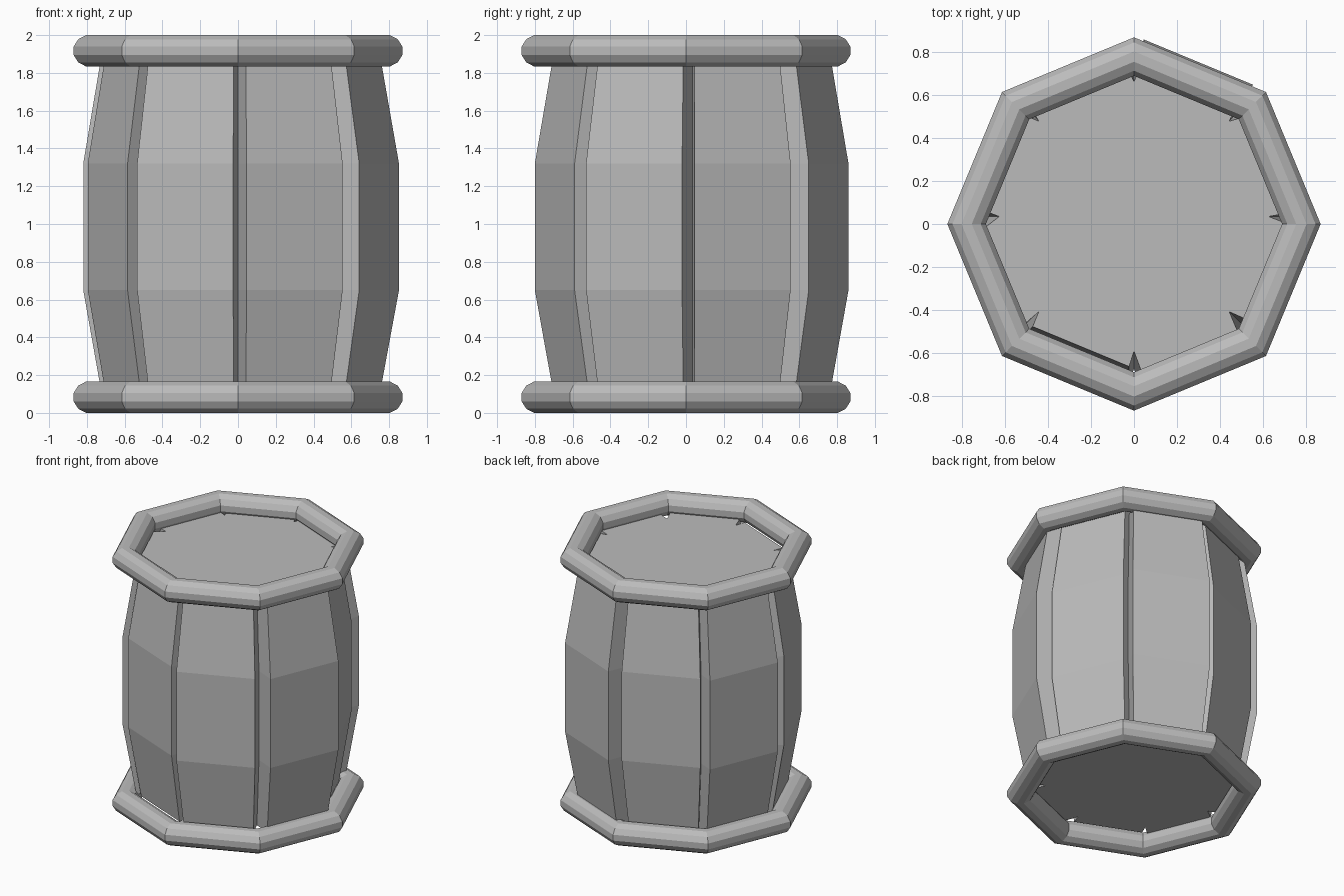
import bpy, bmesh
from math import sin, cos, pi, radians
from mathutils import Matrix, Vector

cube = bpy.data.objects.get("Cube")
if cube:
    bpy.data.objects.remove(cube, do_unlink=True)

SIDES = 8
STEP = 2 * pi / SIDES

grey = bpy.data.materials.new("plain_grey")
grey.use_nodes = True
colour = (0.5, 0.5, 0.5, 1)
grey.diffuse_color = colour
grey.node_tree.nodes["Principled BSDF"].inputs["Base Color"].default_value = colour


def loft(name, loops, wrap):
    """Skin a list of closed point loops; wrap joins last to first, else cap."""
    bm = bmesh.new()
    rows = [[bm.verts.new(p) for p in loop] for loop in loops]
    n = len(rows[0])
    pairs = list(zip(rows, rows[1:])) + ([(rows[-1], rows[0])] if wrap else [])
    for a, b in pairs:
        for i in range(n):
            j = (i + 1) % n
            bm.faces.new((a[i], a[j], b[j], b[i]))
    if not wrap:
        bm.faces.new(rows[0][::-1])
        bm.faces.new(rows[-1])
    bmesh.ops.recalc_face_normals(bm, faces=bm.faces)
    mesh = bpy.data.meshes.new(name)
    bm.to_mesh(mesh)
    bm.free()
    mesh.materials.append(grey)
    obj = bpy.data.objects.new(name, mesh)
    bpy.context.collection.objects.link(obj)
    return obj


# Barrel body: eight uneven flat staves parted by V grooves, bulging midway.
# Each stave has the centre of its outer face at the widest level.
STAVES = [(0.30, -0.695), (0.747, -0.275), (0.665, 0.30), (0.30, 0.755),
          (-0.285, 0.705), (-0.714, 0.33), (-0.69, -0.285), (-0.28, -0.65)]
HALF_WIDTH = 0.275
GROOVE = 0.71
CENTRE_Y = 0.035


def stave_loop(z, scale):
    pts = []
    for i, (x, y) in enumerate(STAVES):
        angle = -pi / 2 + (i + 0.5) * STEP
        side = Vector((-sin(angle), cos(angle), 0)) * HALF_WIDTH
        face = Vector((x, y - CENTRE_Y, 0))
        end = angle + STEP / 2
        pts += [face - side, face + side,
                Vector((GROOVE * cos(end), GROOVE * sin(end), 0))]
    return [p * scale + Vector((0, CENTRE_Y, z)) for p in pts]


loft("barrel_body", [stave_loop(z, s) for z, s in
                     ((0.12, 0.885), (0.65, 1), (1.32, 1), (1.88, 0.885))], False)


# Hoops: octagonal mitred tubes at the top and bottom
def hoop(name, z, tube=0.083, mid=0.721, sections=12):
    loops = []
    for i in range(SIDES):
        a = i * STEP
        loop = []
        for k in range(sections):
            t = (k + 0.5) * 2 * pi / sections
            size = tube / cos(pi / sections)
            r = (mid + size * cos(t)) / cos(STEP / 2)
            loop.append((r * cos(a), r * sin(a), z + size * sin(t)))
        loops.append(loop)
    return loft(name, loops, True)


hoop("bottom_hoop", 0.083)
hoop("top_hoop", 1.917)
